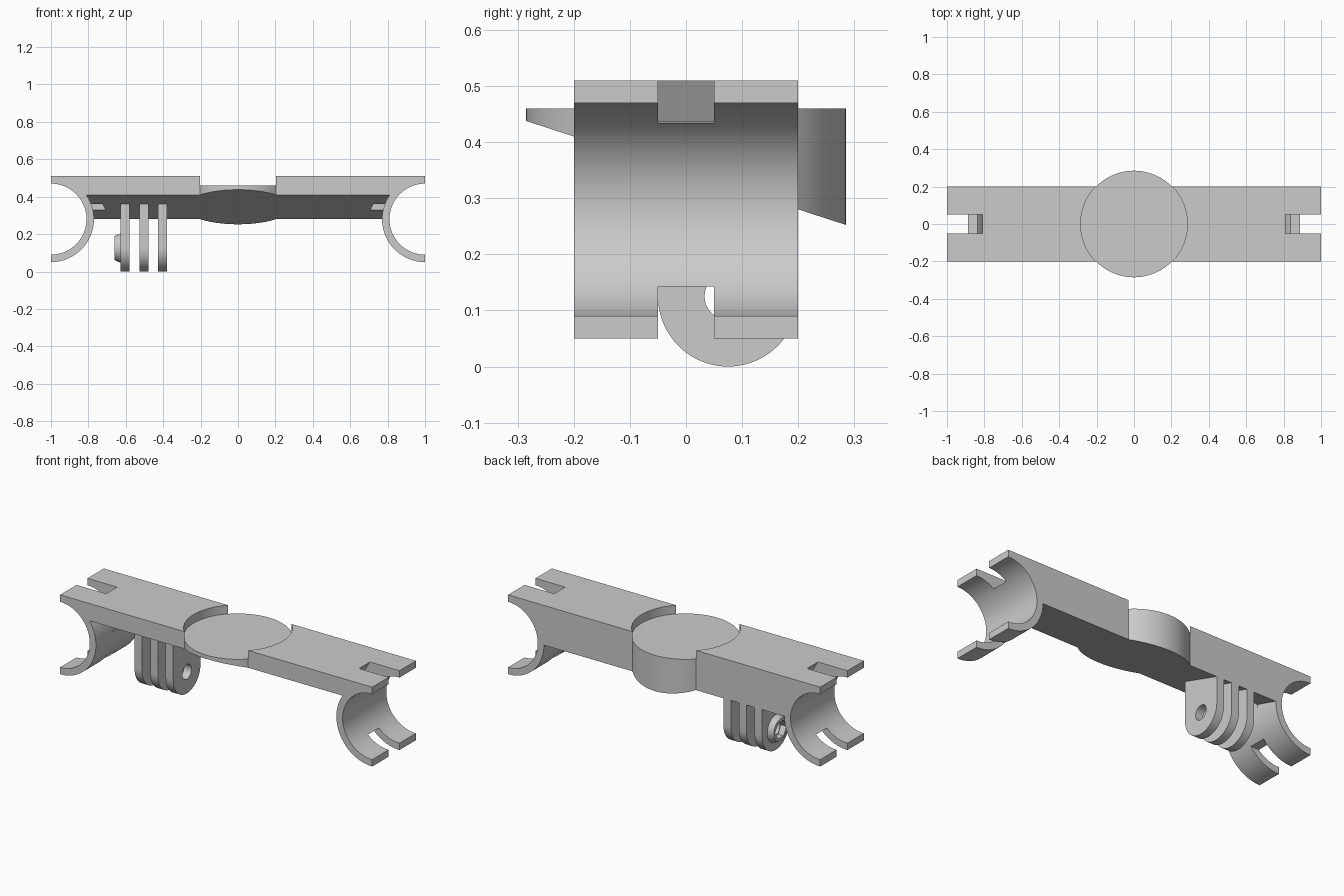
import bpy, bmesh, math

if "Cube" in bpy.data.objects:
    bpy.data.objects.remove(bpy.data.objects["Cube"])

CX, CZ = 1.0, 0.28          # clip centre
SLOPE = 0.325               # underside tilt


def under(y):
    return 0.345 - SLOPE * y


def arc(cx, cy, r, a0, a1, n):
    return [(cx + r * math.cos(math.radians(a0 + (a1 - a0) * i / n)),
             cy + r * math.sin(math.radians(a0 + (a1 - a0) * i / n))) for i in range(n + 1)]


def circle(cx, cy, r, n=64):
    return arc(cx, cy, r, 0, 360, n)[:-1]


def place(axis, p, a):
    return {'X': (a, p[0], p[1]), 'Y': (p[0], a, p[1]), 'Z': (p[0], p[1], a)}[axis]


def prism(name, pts, lo, hi, axis, pts_hi=None):
    """Extrude a 2D outline along an axis (pts_hi gives a tapered end)."""
    bm = bmesh.new()
    a = [bm.verts.new(place(axis, p, lo)) for p in pts]
    b = [bm.verts.new(place(axis, p, hi)) for p in (pts_hi or pts)]
    n = len(a)
    bm.faces.new(a)
    bm.faces.new(b[::-1])
    for i in range(n):
        j = (i + 1) % n
        bm.faces.new((a[i], b[i], b[j], a[j]))
    bmesh.ops.recalc_face_normals(bm, faces=bm.faces)
    me = bpy.data.meshes.new(name)
    bm.to_mesh(me)
    bm.free()
    ob = bpy.data.objects.new(name, me)
    bpy.context.collection.objects.link(ob)
    return ob


def combine(ob, other, op='DIFFERENCE'):
    m = ob.modifiers.new('bool', 'BOOLEAN')
    m.operation, m.solver, m.object = op, 'EXACT', other
    bpy.context.view_layer.objects.active = ob
    bpy.ops.object.modifier_apply(modifier=m.name)
    bpy.data.objects.remove(other)


def smooth(ob):
    bpy.ops.object.select_all(action='DESELECT')
    ob.select_set(True)
    bpy.context.view_layer.objects.active = ob
    bpy.ops.object.shade_smooth_by_angle(angle=math.radians(30))


# main bar with round recess and centre disc
body = prism('bar_with_clips', [(-.2, .1), (.2, .1), (.2, .51), (-.2, .51)], -1.1, 1.1, 'X')
combine(body, prism('recess', circle(0, 0, .2855, 96), .46, .7, 'Z'))
combine(body, prism('disc', circle(0, 0, .285, 96), .05, .46, 'Z'), 'UNION')

# tilted underside
combine(body, prism('slope', [(-.5, under(-.5)), (.5, under(.5)), (.5, -.5), (-.5, -.5)], -1.5, 1.5, 'X'))

# end clips with strap slots
for s in (-1, 1):
    def flip(pts):
        return [(s * x, z) for x, z in pts]
    combine(body, prism('clip', flip(circle(CX, CZ, .2297, 96)), -.2, .2, 'Y'), 'UNION')
    bore = arc(CX, CZ, .19, 90, 270, 48) + [(1, -.1), (1.4, -.1), (1.4, .7), (1, .7)]
    combine(body, prism('bore', flip(bore), -.3, .3, 'Y'))
    low = [(.75, -.05), (1.1, -.05), (1.1, .143), (.75, .143)]
    combine(body, prism('low_slot', flip(low), -.05, .05, 'Y'))
    top = ([(1.1, .6), (.861, .6), (.81, .51), (.69, .30)]
           + arc(CX, CZ, .226, 175, 136, 10) + [(.887, .433), (1.1, .433)])
    combine(body, prism('top_slot', flip(top), -.05, .05, 'Y'))
smooth(body)

# hinge prongs
HY, HZ = .075, .125
outline = [(.2, under(.2) + .002), (-.05, under(-.05) + .002)] + arc(HY, HZ, .125, 180, 360, 40)
for i, x in enumerate((-.628, -.527, -.428)):
    prong = prism('hinge_prong_%d' % (i + 1), outline, x, x + .048, 'X')
    if i == 0:
        # tapered nut boss on the outer prong
        boss = prism('nut_boss', circle(HY, HZ, .064, 48), -.66, -.62, 'X', circle(HY, HZ, .082, 48))
        combine(prong, boss, 'UNION')
        combine(prong, prism('nut_recess', circle(HY, HZ, .052, 6), -.7, -.625, 'X'))
    combine(prong, prism('bolt_hole', circle(HY, HZ, .042, 32), -.8, -.2, 'X'))
    smooth(prong)
